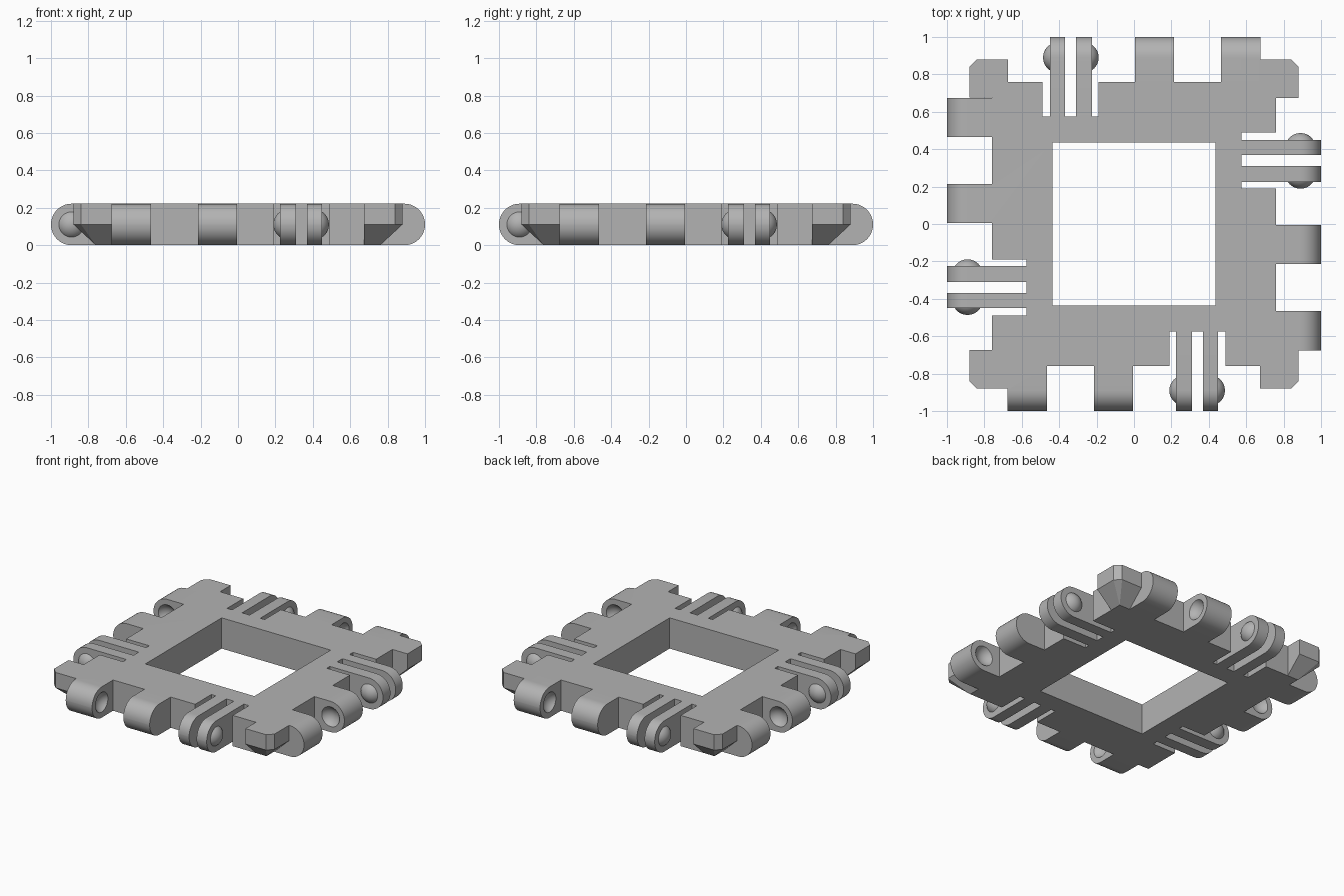
import bpy, bmesh, math
from mathutils import Matrix, Vector

cube = bpy.data.objects.get("Cube")
if cube:
    bpy.data.objects.remove(cube, do_unlink=True)

H = 0.222          # plate thickness
MID = H / 2        # height of the pivot axis
PIVOT = -0.89      # distance of the pivot axis from the centre
R = 0.082          # radius of pivot balls and sockets
CAP = 0.036        # how far the balls stand out
TURNS = [Matrix.Rotation(i * math.pi / 2, 4, 'Z') for i in range(4)]

grey = bpy.data.materials.new("light grey")
grey.use_nodes = True
COLOUR = (0.45, 0.45, 0.45, 1)
grey.diffuse_color = COLOUR
grey.node_tree.nodes["Principled BSDF"].inputs["Base Color"].default_value = COLOUR


def to_object(bm, name):
    bmesh.ops.recalc_face_normals(bm, faces=bm.faces)
    mesh = bpy.data.meshes.new(name)
    bm.to_mesh(mesh)
    bm.free()
    mesh.materials.append(grey)
    ob = bpy.data.objects.new(name, mesh)
    bpy.context.collection.objects.link(ob)
    return ob


def ball(bm, centre):
    rot = Matrix.Rotation(math.pi / 2, 4, 'Y')
    return bmesh.ops.create_uvsphere(bm, u_segments=32, v_segments=24, radius=R,
                                     matrix=Matrix.Translation(centre) @ rot)["verts"]


def four_sides(bm):
    """Repeat the front side's geometry around the plate."""
    source = bm.verts[:] + bm.edges[:] + bm.faces[:]
    for turn in TURNS[1:]:
        copy = bmesh.ops.duplicate(bm, geom=source)["geom"]
        verts = [g for g in copy if isinstance(g, bmesh.types.BMVert)]
        bmesh.ops.transform(bm, matrix=turn, verts=verts)


def apply_boolean(ob, other, operation):
    mod = ob.modifiers.new(other.name, 'BOOLEAN')
    mod.object, mod.operation, mod.solver = other, operation, 'EXACT'
    bpy.context.view_layer.objects.active = ob
    bpy.ops.object.modifier_apply(modifier=mod.name)
    bpy.data.objects.remove(other, do_unlink=True)


# Plate outline: from each x onwards, the front edge lies at the given depth
EDGE, TIP, SLOT = 0.76, 1.0, 0.575
steps = [(-0.675, TIP), (-0.465, EDGE), (-0.215, TIP), (-0.005, EDGE),
         (0.19, SLOT), (0.225, TIP), (0.31, SLOT), (0.37, TIP),
         (0.45, SLOT), (0.49, EDGE)]
side, depth = [], EDGE
for x, new_depth in steps:
    side += [(x, -depth, 0), (x, -new_depth, 0)]
    depth = new_depth
side.append((EDGE, -EDGE, 0))

bm = bmesh.new()
base = bm.faces.new([bm.verts.new(t @ Vector(p)) for t in TURNS for p in side])
top = bmesh.ops.extrude_face_region(bm, geom=[base])["geom"]
bmesh.ops.translate(bm, vec=(0, 0, H),
                    verts=[g for g in top if isinstance(g, bmesh.types.BMVert)])
bmesh.ops.recalc_face_normals(bm, faces=bm.faces)

# Round the ends of the tabs and prongs
tips = [e for e in bm.edges
        if all(max(abs(v.co.x), abs(v.co.y)) > 0.99 for v in e.verts)
        and abs(e.verts[0].co.z - e.verts[1].co.z) < 0.01]
bmesh.ops.bevel(bm, geom=tips, offset=MID - 0.0005, offset_type='OFFSET', segments=10,
                profile=0.5, affect='EDGES', clamp_overlap=True)
frame = to_object(bm, "hinged_square_frame")

# Corner blocks, tapered underneath
bm = bmesh.new()
IN, OUT, CUT = 0.675, 0.88, 0.84
pentagon = [(IN, -IN), (IN, -OUT), (CUT, -OUT), (OUT, -CUT), (OUT, -IN)]
foot = [(IN, -IN), (IN, -EDGE), (EDGE, -EDGE), (EDGE, -IN)]
points = [bm.verts.new((x, y, z)) for z in (MID, H) for x, y in pentagon]
points += [bm.verts.new((x, y, 0)) for x, y in foot]
bmesh.ops.convex_hull(bm, input=points)
bmesh.ops.dissolve_limit(bm, angle_limit=0.01, verts=bm.verts, edges=bm.edges)
four_sides(bm)
apply_boolean(frame, to_object(bm, "corner_blocks"), 'UNION')

# Domed pivots on the outer faces of the prongs
bm = bmesh.new()
for face_x, way in ((0.225, -1), (0.45, 1)):
    verts = ball(bm, (face_x + way * (CAP - R), PIVOT, MID))
    geom = verts + list({e for v in verts for e in v.link_edges})
    geom += list({f for v in verts for f in v.link_faces})
    cut = bmesh.ops.bisect_plane(bm, geom=geom, plane_co=(face_x - way * 0.01, 0, 0),
                                 plane_no=(way, 0, 0), clear_inner=True)
    rim = [g for g in cut["geom_cut"] if isinstance(g, bmesh.types.BMEdge)]
    bmesh.ops.contextual_create(bm, geom=rim)
four_sides(bm)
apply_boolean(frame, to_object(bm, "pivot_domes"), 'UNION')

# Round sockets in the facing sides of each pair of tabs
bm = bmesh.new()
for face_x, way in ((-0.465, 1), (-0.215, -1)):
    ball(bm, (face_x + way * (R - CAP - 0.005), PIVOT, MID))
four_sides(bm)
apply_boolean(frame, to_object(bm, "socket_cutter"), 'DIFFERENCE')

# Square opening in the middle
bm = bmesh.new()
bmesh.ops.create_cube(bm, size=0.87)
apply_boolean(frame, to_object(bm, "opening_cutter"), 'DIFFERENCE')

bpy.ops.object.select_all(action='DESELECT')
frame.select_set(True)
bpy.context.view_layer.objects.active = frame
bpy.ops.object.shade_smooth_by_angle(angle=math.radians(25))
